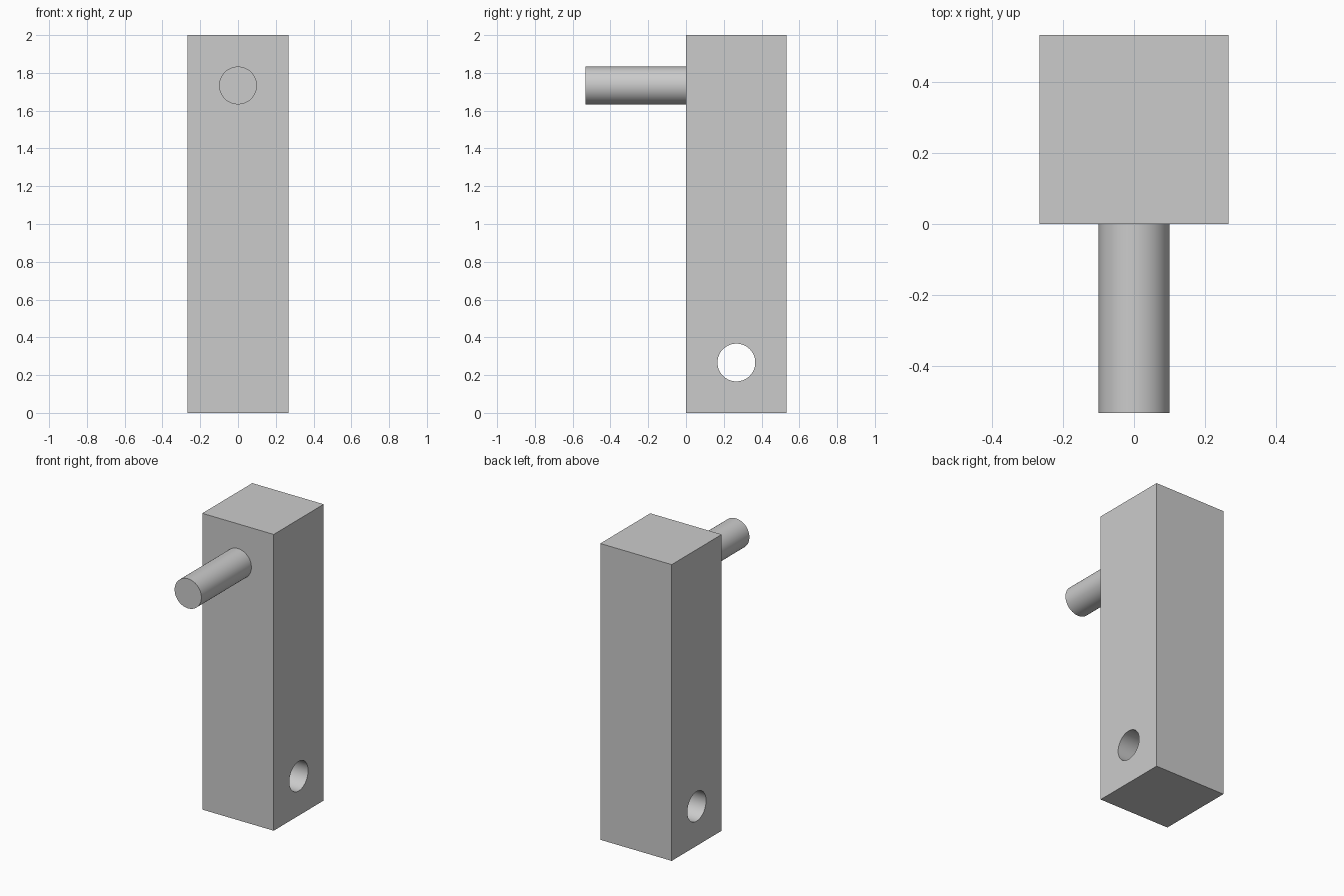
import bpy
from math import pi, radians

default_cube = bpy.data.objects.get("Cube")
if default_cube:
    bpy.data.objects.remove(default_cube, do_unlink=True)

WIDTH = 2 * 4 / 15     # square section of the bar, also the peg length
HEIGHT = 2.0
RADIUS = 0.1           # peg and hole
INSET = WIDTH / 2      # peg and hole distance from the bar ends

grey = bpy.data.materials.new("plain grey")
grey.use_nodes = True
colour = (0.6, 0.6, 0.6, 1)
grey.diffuse_color = colour
grey.node_tree.nodes["Principled BSDF"].inputs["Base Color"].default_value = colour


def cylinder(name, length, location, rotation):
    bpy.ops.mesh.primitive_cylinder_add(vertices=64, radius=RADIUS, depth=length,
                                        location=location, rotation=rotation)
    obj = bpy.context.object
    obj.name = name
    obj.data.materials.append(grey)
    return obj


def smooth(obj):
    bpy.ops.object.select_all(action='DESELECT')
    obj.select_set(True)
    bpy.context.view_layer.objects.active = obj
    bpy.ops.object.shade_smooth_by_angle(angle=radians(30))


# Upright square bar
bpy.ops.mesh.primitive_cube_add(size=1, location=(0, WIDTH / 2, HEIGHT / 2))
bar = bpy.context.object
bar.name = "bar"
bar.scale = (WIDTH, WIDTH, HEIGHT)
bpy.ops.object.transform_apply(location=False, rotation=False, scale=True)
bar.data.materials.append(grey)

# Cross hole through the lower end, from side to side
cutter = cylinder("hole_cutter", WIDTH * 2, (0, WIDTH / 2, INSET), (0, pi / 2, 0))
cutter.hide_render = True
hole = bar.modifiers.new("cross hole", 'BOOLEAN')
hole.operation = 'DIFFERENCE'
hole.solver = 'EXACT'
hole.object = cutter
bpy.context.view_layer.objects.active = bar
bpy.ops.object.modifier_apply(modifier=hole.name)
bpy.data.objects.remove(cutter, do_unlink=True)
smooth(bar)

# Peg standing out of the front near the top, seated slightly into the bar
SEAT = 0.02
peg = cylinder("peg", WIDTH + SEAT, (0, (SEAT - WIDTH) / 2, HEIGHT - INSET), (pi / 2, 0, 0))
smooth(peg)
